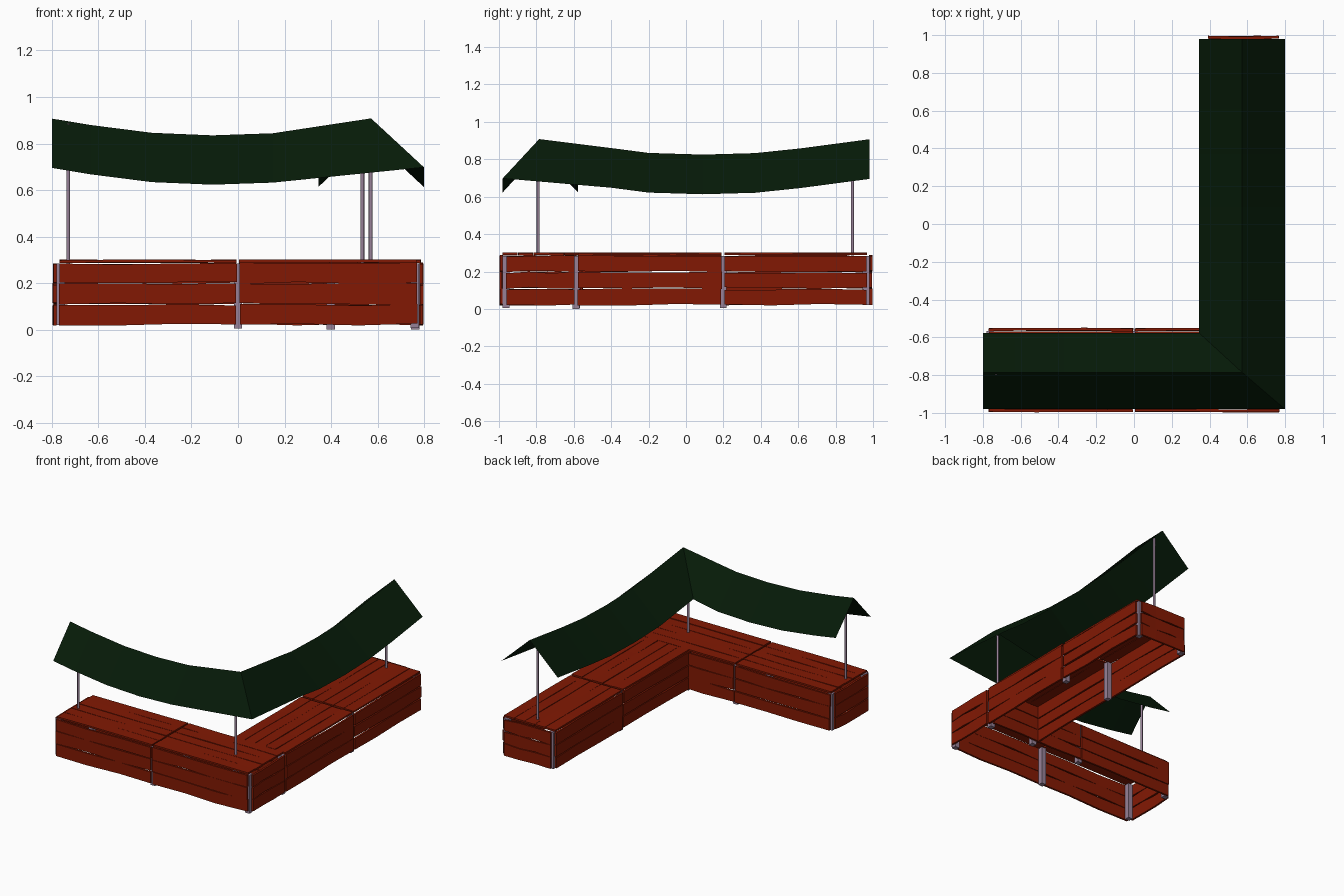
import bpy, bmesh, random
from math import pi
from mathutils import Matrix, Vector

if "Cube" in bpy.data.objects:
    bpy.data.objects.remove(bpy.data.objects["Cube"])
random.seed(4)


def material(name, rgb):
    m = bpy.data.materials.new(name)
    m.use_nodes = True
    m.diffuse_color = (*rgb, 1)
    m.node_tree.nodes["Principled BSDF"].inputs["Base Color"].default_value = (*rgb, 1)
    return m


WOOD = material("red wood", (0.225, 0.0095, 0.001))
METAL = material("mauve metal", (0.31, 0.22, 0.31))
CLOTH = material("dark green cloth", (0.0018, 0.0105, 0.0024))


def finish(bm, name, mat, matrix=Matrix()):
    bmesh.ops.recalc_face_normals(bm, faces=bm.faces)
    mesh = bpy.data.meshes.new(name)
    bm.to_mesh(mesh)
    bm.free()
    mesh.materials.append(mat)
    ob = bpy.data.objects.new(name, mesh)
    ob.matrix_world = matrix
    bpy.context.collection.objects.link(ob)


def plank(name, matrix, length, width, thick, wobble):
    """Uneven board along local x with its broad face towards local z."""
    bm = bmesh.new()
    h, t = width / 2, thick / 2
    rings = []
    for f in (-0.5, -0.17, 0.17, 0.5):
        low, high = (random.uniform(-wobble, wobble) for _ in range(2))
        out = random.uniform(-0.002, 0.002)
        rings.append([bm.verts.new((f * length, y + (high if y > 0 else low), z + out))
                      for y, z in ((-h, t), (h, t), (h, -t), (-h, -t))])
    for a, b in zip(rings, rings[1:]):
        for i in range(4):
            j = (i + 1) % 4
            bm.faces.new((a[i], a[j], b[j], b[i]))
    bm.faces.new(rings[0])
    bm.faces.new(rings[-1])
    finish(bm, name, WOOD, matrix)


def frame(start, end, z):
    """Local x runs from start to end; returns the matrix and the length."""
    a, b = Vector(start), Vector(end)
    mid = (a + b) / 2
    turn = pi / 2 if abs(b.y - a.y) > abs(b.x - a.x) else 0
    return Matrix.Translation((mid.x, mid.y, z)) @ Matrix.Rotation(turn, 4, "Z"), (b - a).length


def wall(name, start, end):
    """Three uneven boards one above the other."""
    for z in (0.064, 0.153, 0.242):
        matrix, length = frame(start, end, z)
        slide = Matrix.Translation((random.uniform(-0.003, 0.003), 0, 0))
        plank(name + "_plank", matrix @ slide @ Matrix.Rotation(pi / 2, 4, "X"),
              length, 0.084, 0.014, 0.005)


def counter(name, start, end):
    """Five boards side by side."""
    matrix, length = frame(start, end, 0.294)
    for i in range(5):
        plank(name + "_plank", matrix @ Matrix.Translation((0, (i - 2) * 0.083, 0)),
              length, 0.08, 0.012, 0.0015)


# front arm
FRONT, BACK, OUTER, INNER = -0.988, -0.558, 0.788, 0.372
for x0, x1, side in ((-0.768, -0.006, "left"), (0.005, 0.768, "right")):
    wall("front_" + side, (x0, FRONT), (x1, FRONT))
    wall("back_" + side, (x0, BACK), (x1, BACK))
    counter("front_" + side + "_counter", (x0, -0.775), (x1, -0.775))
wall("left_end", (-OUTER, -0.962), (-OUTER, -0.585))
wall("right_end", (OUTER, -0.962), (OUTER, -0.598))

# right arm
for y0, y1, part in ((-0.578, 0.19, "middle"), (0.207, 0.968, "far")):
    wall("outer_" + part, (OUTER, y0), (OUTER, y1))
    wall("inner_" + part, (INNER, y0), (INNER, y1))
    counter("right_" + part + "_counter", (0.58, y0), (0.58, y1))
wall("far_end", (0.395, 0.988), (0.768, 0.988))

# metal posts at the corners and board joints
for x, y, foot in ((-0.762, -0.962, 0.02), (-0.762, -0.584, 0.02),
                   (0, -0.962, 0.004), (0, -0.584, 0.004),
                   (0.76, -0.962, 0.006), (0.762, -0.588, 0),
                   (0.398, -0.588, 0), (0.398, 0.199, 0.004), (0.762, 0.199, 0.004),
                   (0.398, 0.962, 0.02), (0.762, 0.962, 0.02)):
    bm = bmesh.new()
    bmesh.ops.create_cube(bm, size=1, matrix=Matrix.Diagonal((0.036, 0.036, 0.284 - foot, 1)))
    finish(bm, "post", METAL, Matrix.Translation((x, y, (0.284 + foot) / 2)))

# poles up to the ridge
for name, x, y in (("left_pole", -0.73, -0.79), ("corner_pole", 0.535, -0.79),
                   ("far_pole", 0.57, 0.89)):
    bm = bmesh.new()
    bmesh.ops.create_cone(bm, cap_ends=True, segments=12, radius1=0.008, radius2=0.008, depth=0.6)
    for face in bm.faces:
        face.smooth = len(face.verts) == 4
    finish(bm, name, METAL, Matrix.Translation((x, y, 0.585)))

# sagging cloth canopy, mitred at the corner: rows of outer eave, ridge, inner eave
DROP = 0.212
rows = []
for x, z in ((-0.8, 0.907), (-0.63, 0.879), (-0.37, 0.846), (-0.11, 0.835), (0.15, 0.844)):
    rows.append([(x, -0.98, z - DROP), (x, -0.785, z), (x, -0.577, z - DROP)])
rows.append([(0.799, -0.98, 0.698), (0.572, -0.785, 0.908), (0.345, -0.577, 0.67)])
for y, z in ((-0.4, 0.86), (-0.2, 0.834), (0.09, 0.825), (0.37, 0.833), (0.61, 0.858), (0.98, 0.907)):
    rows.append([(0.799, y, z - DROP), (0.572, y, z), (0.345, y, z - DROP)])
bm = bmesh.new()
grid = [[bm.verts.new(Vector(p)) for p in row] for row in rows]
for a, b in zip(grid, grid[1:]):
    for i in range(2):
        bm.faces.new((a[i], b[i], b[i + 1], a[i + 1]))
finish(bm, "canopy", CLOTH)
